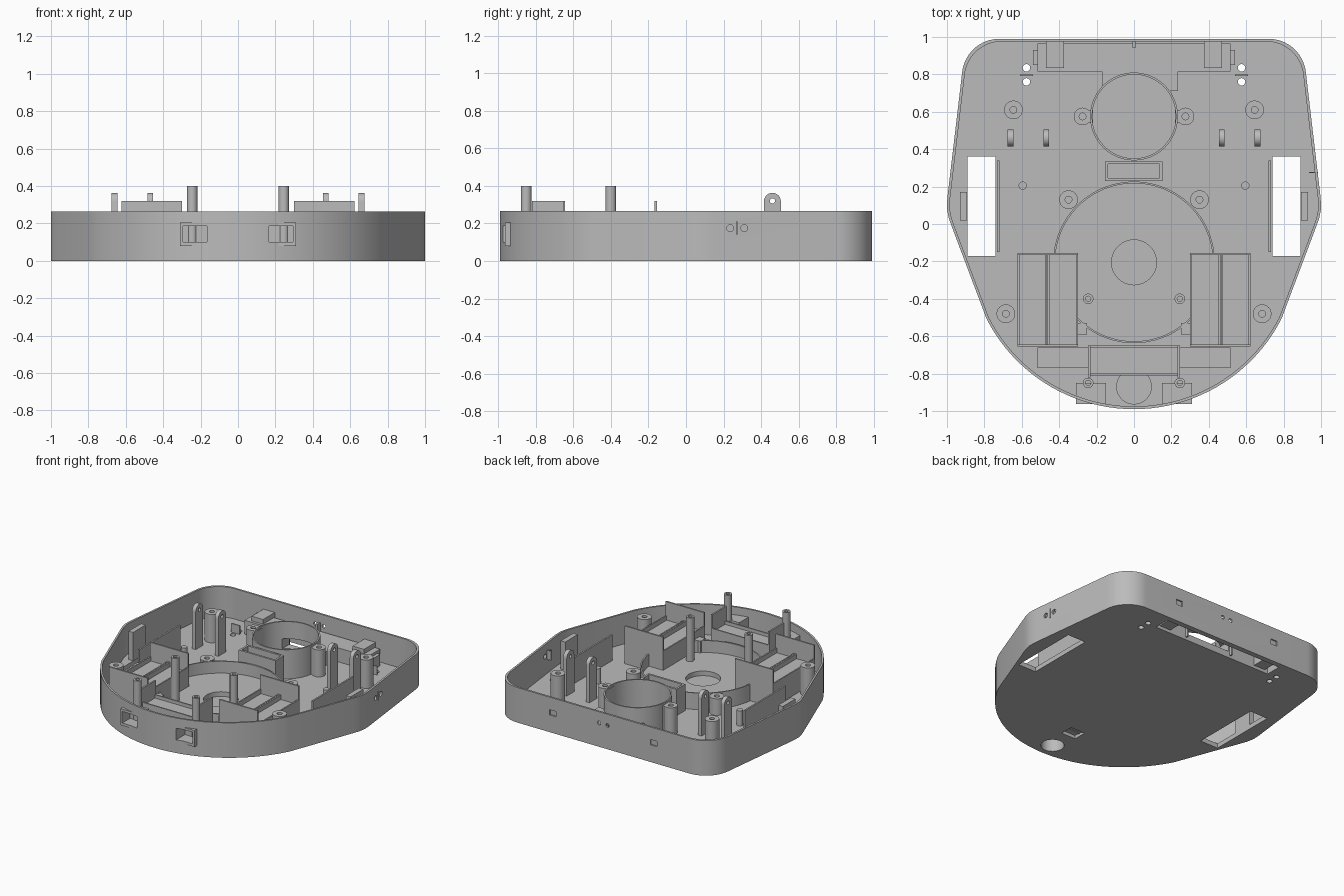
import bpy, bmesh
from math import sin, cos, radians, pi
from mathutils import Matrix

if "Cube" in bpy.data.objects:
    bpy.data.objects.remove(bpy.data.objects["Cube"], do_unlink=True)

grey = bpy.data.materials.new("plain_grey")
grey.use_nodes = True
grey.diffuse_color = (0.5, 0.5, 0.5, 1)
grey.node_tree.nodes["Principled BSDF"].inputs["Base Color"].default_value = (0.5, 0.5, 0.5, 1)


def finish(bm, name):
    bmesh.ops.recalc_face_normals(bm, faces=bm.faces)
    mesh = bpy.data.meshes.new(name)
    bm.to_mesh(mesh)
    bm.free()
    mesh.materials.append(grey)
    obj = bpy.data.objects.new(name, mesh)
    bpy.context.scene.collection.objects.link(obj)
    return obj


def box(name, x, y, z):
    """Box from (low, high) ranges."""
    bm = bmesh.new()
    bmesh.ops.create_cube(bm, size=1)
    for v in bm.verts:
        for i, (a, b) in enumerate((x, y, z)):
            v.co[i] = (a + b) / 2 + v.co[i] * (b - a)
    return finish(bm, name)


def cyl(name, x, y, r, z0, z1, sides=32):
    bm = bmesh.new()
    bmesh.ops.create_cone(bm, cap_ends=True, segments=sides, radius1=r, radius2=r,
                          depth=z1 - z0, matrix=Matrix.Translation((x, y, (z0 + z1) / 2)))
    return finish(bm, name)


def rod(axis, centre, r, length):
    """Round cutter lying along x or y."""
    bm = bmesh.new()
    turn = Matrix.Rotation(pi / 2, 4, "Y" if axis == "X" else "X")
    bmesh.ops.create_cone(bm, cap_ends=True, segments=20, radius1=r, radius2=r,
                          depth=length, matrix=Matrix.Translation(centre) @ turn)
    return finish(bm, "cutter")


def prism(name, points, z0, z1):
    bm = bmesh.new()
    face = bm.faces.new([bm.verts.new((x, y, z0)) for x, y in points])
    ext = bmesh.ops.extrude_face_region(bm, geom=[face])["geom"]
    bmesh.ops.translate(bm, vec=(0, 0, z1 - z0),
                        verts=[v for v in ext if isinstance(v, bmesh.types.BMVert)])
    return finish(bm, name)


def cut(target, *cutters):
    for c in cutters:
        mod = target.modifiers.new("cut", "BOOLEAN")
        mod.operation, mod.solver, mod.object = "DIFFERENCE", "EXACT", c
        bpy.context.view_layer.objects.active = target
        bpy.ops.object.modifier_apply(modifier=mod.name)
        bpy.data.objects.remove(c, do_unlink=True)
    return target


def tube(name, x, y, r, hole, z0, z1, sides=32, bottom=None):
    start = z0 - 0.1 if bottom is None else bottom
    return cut(cyl(name, x, y, r, z0, z1, sides),
               cyl("cutter", x, y, hole, start, z1 + 0.1, sides))


def hole(x, y, z):
    return box("cutter", x, y, z)


FLOOR = 0.035
BASE = 0.02   # fittings start inside the floor
TOP = 0.265

# Outline: round nose, straight flanks, rounded rear corners
right = [(0.885 * cos(radians(a)), -0.105 + 0.885 * sin(radians(a))) for a in range(-90, -24, 3)]
right += [(0.972, -0.02), (0.99, 0.03), (1.0, 0.08), (0.998, 0.14)]
right += [(0.72 + 0.2 * cos(radians(a)), 0.79 + 0.2 * sin(radians(a))) for a in range(5, 91, 5)]
outline = right + [(-x, y) for x, y in reversed(right[1:])]
inner = [(x * 0.985, y * 0.985) for x, y in outline]

# Open tray body with wells, slot and wall holes
body = cut(prism("body_shell", outline, 0, TOP), prism("cutter", inner, FLOOR, 1))
cut(body, hole((-0.5, 0.5), (0.83, 0.95), (-1, 0.1)),
    hole((-0.06, 0.06), (-0.7, -0.6), (-1, 0.025)),
    cyl("cutter", 0, -0.87, 0.08, -1, 0.1),
    rod("X", (1, 0.235, 0.175), 0.018, 0.2), rod("X", (1, 0.31, 0.175), 0.018, 0.2),
    hole((0.9, 1.1), (0.27, 0.28), (0.14, 0.21)))
for s in (-1, 1):
    def span(a, b):
        return tuple(sorted((s * a, s * b)))
    cut(body, hole(span(0.74, 0.89), (-0.17, 0.36), (-1, 0.1)),
        hole(span(0.395, 0.45), (0.9, 1.1), (0.13, 0.17)),
        rod("Y", (s * 0.035, 1, 0.18), 0.014, 0.2),
        hole(span(0.165, 0.295), (-1.1, -0.86), (0.1, 0.187)))
    for y in (0.76, 0.835):
        cut(body, cyl("cutter", s * 0.575, y, 0.02, -1, 0.1, 16))

    # Front sensor windows
    cut(box("sensor_window", span(0.15, 0.31), (-0.963, -0.85), (0.08, 0.205)),
        hole(span(0.165, 0.295), (-1.1, -0.87), (0.1, 0.187)))

    # Wheel well guards
    box("wheel_plate", span(0.72, 0.732), (-0.15, 0.34), (BASE, 0.23))
    box("wheel_block", span(0.892, 0.93), (0.02, 0.17), (BASE, 0.25))

    # Wheel hinge lugs with rounded, drilled tops
    for x in (0.47, 0.66):
        lug = [(0.415, BASE), (0.505, BASE)]
        lug += [(0.46 + 0.045 * cos(radians(a)), 0.318 + 0.045 * sin(radians(a)))
                for a in range(0, 181, 15)]
        part = prism("hinge_lug", lug, -0.015, 0.015)
        part.data.transform(Matrix.Translation((s * x, 0, 0)) @
                            Matrix(((0, 0, 1, 0), (1, 0, 0, 0), (0, 1, 0, 0), (0, 0, 0, 1))))
        cut(part, rod("X", (s * x, 0.46, 0.32), 0.014, 0.1))

    # Screw bosses and tall posts: x, y, radius, hole, top
    for x, y, r, h, top in ((0.645, 0.61, 0.05, 0.018, 0.25), (0.685, -0.48, 0.05, 0.018, 0.25),
                            (0.35, 0.13, 0.05, 0.018, 0.16), (0.275, 0.575, 0.047, 0.018, 0.24),
                            (0.245, -0.4, 0.028, 0.014, 0.4), (0.245, -0.85, 0.028, 0.014, 0.4)):
        tube("screw_post", s * x, y, r, h, BASE, top, 24, bottom=FLOOR + 0.02)
    cyl("locating_peg", s * 0.595, 0.205, 0.022, BASE, 0.15, 20)
    box("ear_web", span(0.22, 0.25), (0.54, 0.61), (BASE, 0.24))

    # Double battery tray with tall end plates
    for y in (-0.655, -0.167):
        box("battery_end_plate", span(0.3, 0.622), (y, y + 0.012), (BASE, 0.32))
    for x in (0.3, 0.452, 0.466, 0.612):
        box("battery_rail", span(x, x + 0.01), (-0.65, -0.16), (BASE, 0.215))
    box("battery_floor", span(0.305, 0.617), (-0.65, -0.16), (0.16, 0.18))

    # Front cell end plates, rear clips and small brackets
    box("front_cell_end_plate", span(0.233, 0.245), (-0.82, -0.65), (BASE, 0.32))
    box("rear_clip", span(0.375, 0.47), (0.835, 0.98), (BASE, 0.175))
    box("bracket_plate", span(0.54, 0.61), (0.79, 0.8), (BASE, 0.1))
    box("brush_end_cap", span(0.5, 0.54), (0.85, 0.93), (BASE, 0.12))
    box("front_step", span(0.24, 0.515), (-0.77, -0.66), (BASE, 0.055))
    box("ring_stop", span(0.25, 0.3), (-0.59, -0.53), (BASE, 0.16))

# Front cell holder
for y in (-0.81, -0.66):
    box("front_cell_rail", (-0.24, 0.24), (y, y + 0.01), (BASE, 0.215))
box("front_cell_floor", (-0.235, 0.235), (-0.805, -0.655), (0.17, 0.19))

# Caster pocket
cut(cyl("caster_pocket", 0, -0.87, 0.095, 0.01, 0.12), cyl("cutter", 0, -0.87, 0.08, -1, 0.105))

# Large ring with raised, drilled floor
tube("motor_ring", 0, -0.205, 0.432, 0.422, BASE, 0.16, 96)
tube("ring_floor", 0, -0.205, 0.425, 0.12, BASE, 0.07, 64)

# Brush housing, suction duct and suction cylinder joined by one passage


def passage():
    return hole((-0.15, 0.22), (0.68, 0.84), (0.05, 0.125))


cut(box("brush_housing", (-0.515, 0.515), (0.815, 0.965), (0.01, 0.14)),
    hole((-0.5, 0.5), (0.83, 0.95), (-1, 0.13)), passage())
cut(box("suction_duct", (-0.17, 0.235), (0.71, 0.85), (BASE, 0.14)),
    cyl("cutter", 0, 0.575, 0.23, -1, 1, 64), passage(),
    hole((-0.16, 0.225), (0.83, 0.9), (-1, 0.13)))
cut(tube("suction_cylinder", 0, 0.575, 0.235, 0.224, BASE, 0.255, 64), passage())

# Cable box between the rings, wall tabs
cut(box("cable_box", (-0.155, 0.152), (0.23, 0.335), (BASE, 0.235)),
    hole((-0.14, 0.137), (0.245, 0.32), (0.08, 1)))
box("rear_tab", (-0.008, 0.008), (0.94, 0.98), (BASE, 0.2))
box("side_tab", (0.935, 0.985), (0.272, 0.279), (0.14, 0.21))

# Smooth round walls, keep edges crisp
for obj in bpy.context.scene.objects:
    if obj.type == "MESH":
        obj.select_set(True)
        bpy.context.view_layer.objects.active = obj
bpy.ops.object.shade_smooth_by_angle(angle=radians(30))
